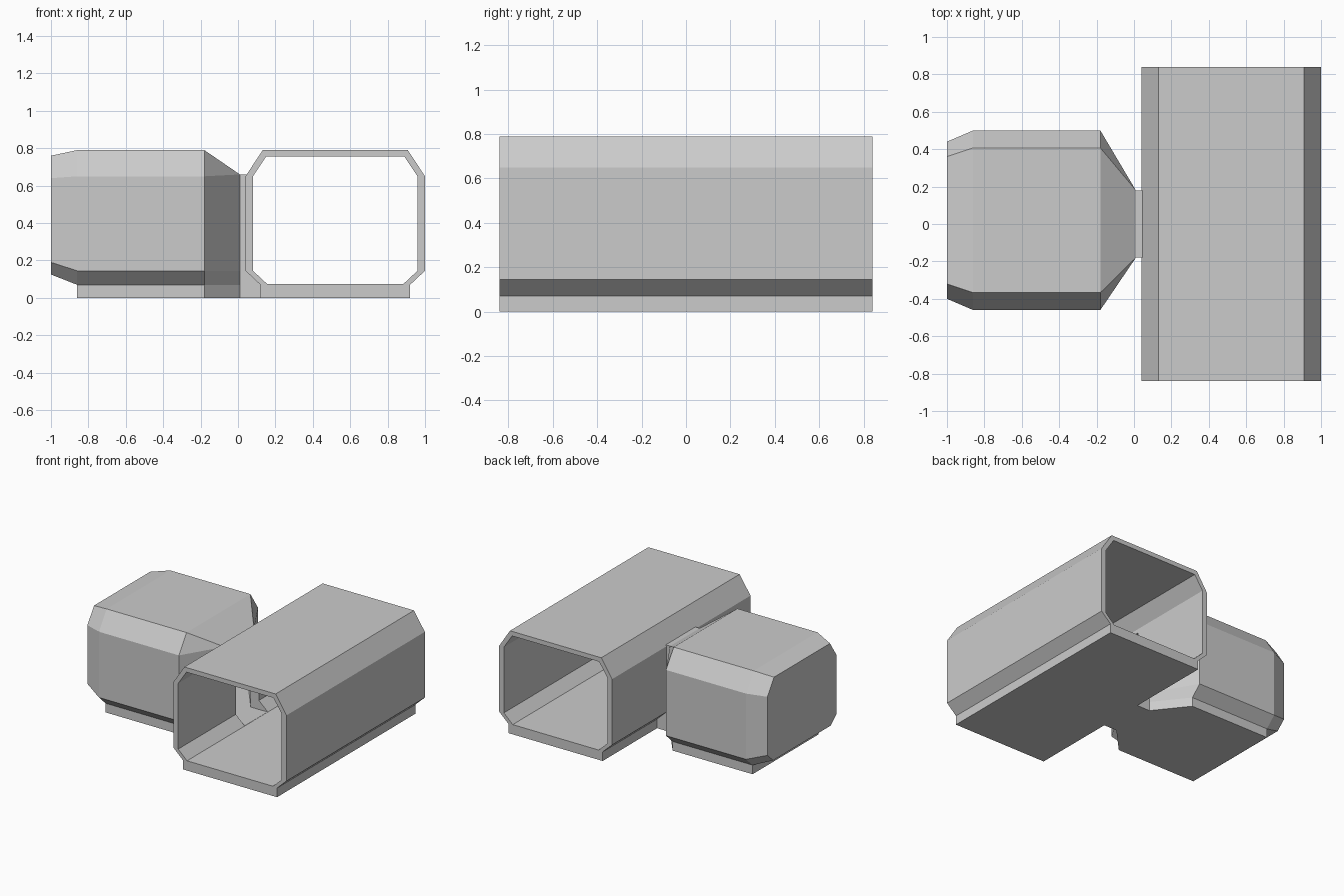
import bpy, bmesh

if "Cube" in bpy.data.objects:
    bpy.data.objects.remove(bpy.data.objects["Cube"])


def octagon(u0, u1, z0, z1, top, low):
    """Chamfered rectangle; top and low are (horizontal, vertical) chamfers."""
    (a, b), (c, d) = top, low
    return [(u0 + c, z0), (u1 - c, z0), (u1, z0 + d), (u1, z1 - b),
            (u1 - a, z1), (u0 + a, z1), (u0, z1 - b), (u0, z0 + d)]


def loft(name, loops, cyclic=False):
    """Skin a chain of point loops; cap the ends unless the chain is cyclic."""
    bm = bmesh.new()
    rings = [[bm.verts.new(p) for p in loop] for loop in loops]
    pairs = list(zip(rings, rings[1:]))
    if cyclic:
        pairs.append((rings[-1], rings[0]))
    else:
        bm.faces.new(rings[0])
        bm.faces.new(rings[-1])
    n = len(rings[0])
    for r, s in pairs:
        for i in range(n):
            j = (i + 1) % n
            bm.faces.new((r[i], r[j], s[j], s[i]))
    bmesh.ops.remove_doubles(bm, verts=bm.verts, dist=1e-5)
    bmesh.ops.recalc_face_normals(bm, faces=bm.faces)
    me = bpy.data.meshes.new(name)
    bm.to_mesh(me)
    bm.free()
    ob = bpy.data.objects.new(name, me)
    bpy.context.collection.objects.link(ob)
    return ob


def at_x(x, profile):
    return [(x, u, z) for u, z in profile]


def at_y(y, profile):
    return [(u, y, z) for u, z in profile]


# Open-ended corridor tube
outer = octagon(0.04, 1.0, 0.07, 0.79, (0.092, 0.14), (0.08, 0.075))
inner = octagon(0.08, 0.96, 0.075, 0.755, (0.07, 0.105), (0.075, 0.07))
corridor = loft("corridor", [at_y(-0.84, outer), at_y(0.84, outer),
                             at_y(0.84, inner), at_y(-0.84, inner)], cyclic=True)

# Doorway cut through the corridor's inner wall
cutter = loft("doorway_cutter", [[(x, -0.14, 0.076), (x, 0.14, 0.076),
                                  (x, 0.14, 0.62), (x, -0.14, 0.62)]
                                 for x in (0.0, 0.2)])
cutter.hide_render = True
cutter.hide_viewport = True
cut = corridor.modifiers.new("doorway", 'BOOLEAN')
cut.operation = 'DIFFERENCE'
cut.solver = 'EXACT'
cut.object = cutter

# Hollow side room, narrowing to a neck that meets the corridor wall
TOP, LOW = (0.093, 0.14), (0.08, 0.075)
room_out = octagon(-0.46, 0.5, 0.07, 0.79, TOP, LOW)
room_in = octagon(-0.42, 0.46, 0.075, 0.755, (0.07, 0.105), (0.075, 0.07))
end_out = octagon(-0.40, 0.44, 0.125, 0.76, (0.08, 0.12), (0.07, 0.065))
end_in = octagon(-0.37, 0.41, 0.13, 0.725, (0.07, 0.1), (0.07, 0.065))
neck_out = octagon(-0.18, 0.18, 0.07, 0.66, (0, 0), (0, 0.075))
neck_in = octagon(-0.14, 0.14, 0.075, 0.62, (0, 0), (0, 0.07))


def neck_end(profile):
    """The neck's end follows the corridor's lower chamfer."""
    return [(0.06 if z > 0.1 else 0.13, u, z) for u, z in profile]


loft("side_room", [at_x(-1.0, end_out), at_x(-0.86, room_out),
                   at_x(-0.18, room_out), at_x(0.01, neck_out),
                   neck_end(neck_out), neck_end(neck_in),
                   at_x(0.01, neck_in), at_x(-0.18, room_in),
                   at_x(-0.86, room_in), at_x(-0.96, end_in)])

# Base slab under both parts
plan = [(-0.86, -0.38), (-0.18, -0.38), (0.01, -0.18), (0.12, -0.18),
        (0.12, -0.84), (0.92, -0.84), (0.92, 0.84), (0.12, 0.84),
        (0.12, 0.18), (0.01, 0.18), (-0.18, 0.42), (-0.86, 0.42)]
loft("base_slab", [[(x, y, z) for x, y in plan] for z in (0.0, 0.07)])
